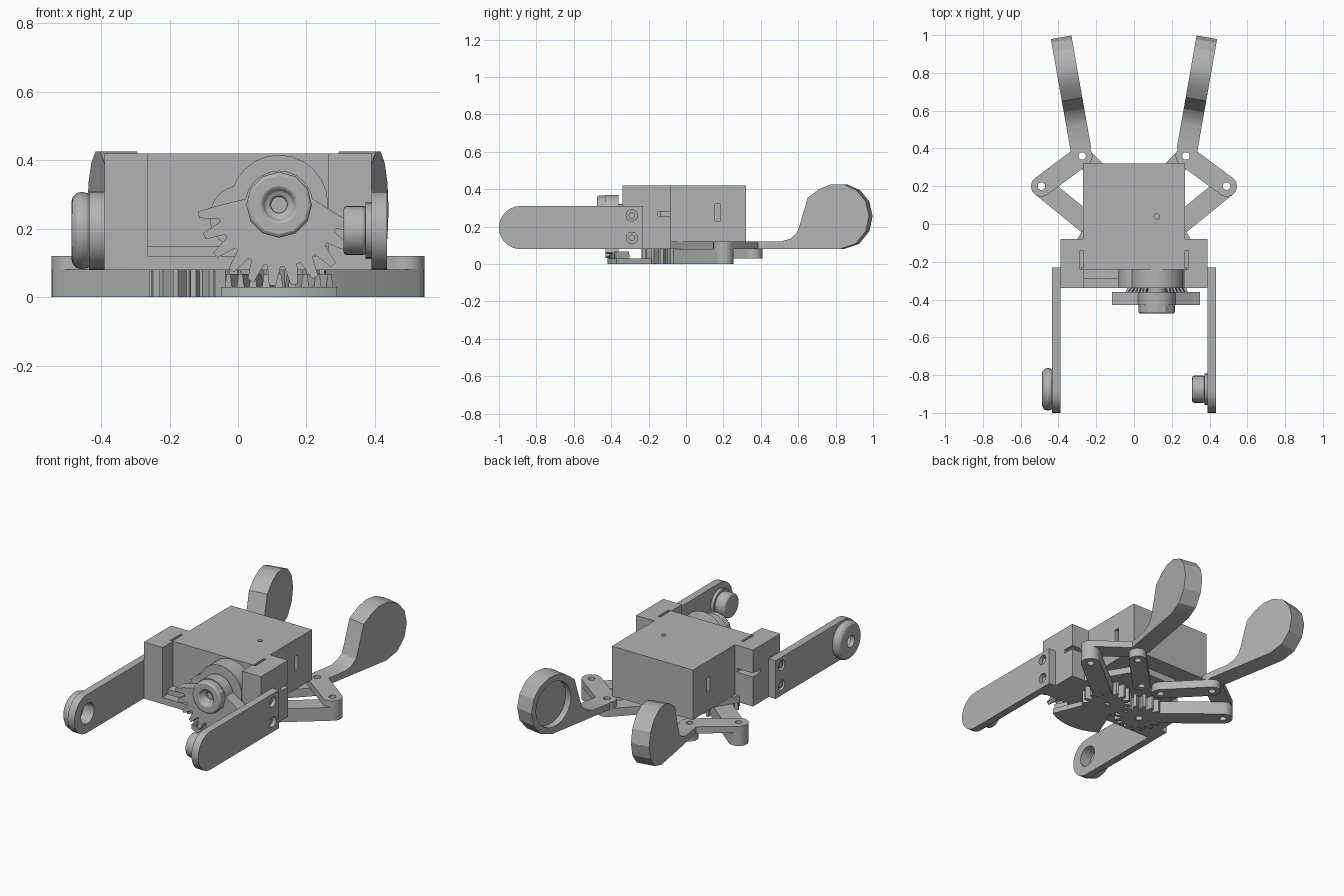
import bpy
import bmesh
from math import sin, cos, radians, pi, atan2
from mathutils import Matrix, Vector

if "Cube" in bpy.data.objects:
    bpy.data.objects.remove(bpy.data.objects["Cube"])

grey = bpy.data.materials.new("plain grey")
grey.use_nodes = True
GREY = (0.45, 0.45, 0.45, 1)
grey.diffuse_color = GREY
grey.node_tree.nodes["Principled BSDF"].inputs["Base Color"].default_value = GREY


def prism(name, pts, axis, lo, hi, matrix=None):
    """Extrude a 2D outline along an axis."""
    put = {"x": lambda a, b, t: (t, a, b),
           "y": lambda a, b, t: (a, t, b),
           "z": lambda a, b, t: (a, b, t)}[axis]
    bm = bmesh.new()
    face = bm.faces.new([bm.verts.new(put(a, b, lo)) for a, b in pts])
    new = bmesh.ops.extrude_face_region(bm, geom=[face])["geom"]
    shift = Vector(put(0, 0, hi - lo))
    bmesh.ops.translate(bm, vec=shift, verts=[v for v in new if isinstance(v, bmesh.types.BMVert)])
    if matrix:
        bm.transform(matrix)
    bmesh.ops.recalc_face_normals(bm, faces=bm.faces)
    mesh = bpy.data.meshes.new(name)
    bm.to_mesh(mesh)
    bm.free()
    mesh.materials.append(grey)
    ob = bpy.data.objects.new(name, mesh)
    bpy.context.collection.objects.link(ob)
    return ob


def box(name, x0, x1, y0, y1, z0, z1):
    return prism(name, [(x0, y0), (x1, y0), (x1, y1), (x0, y1)], "z", z0, z1)


def arc(cx, cy, r, a0, a1, n):
    return [(cx + r * cos(radians(a0 + (a1 - a0) * i / n)),
             cy + r * sin(radians(a0 + (a1 - a0) * i / n))) for i in range(n + 1)]


def circle(cx, cy, r, n=24):
    return arc(cx, cy, r, 0, 360, n)[:-1]


def teeth(cx, cy, root, tip, a0, a1, n):
    """Tooth outline between two angles."""
    out, step = [], (a1 - a0) / n
    for i in range(n):
        for f, r in ((0.05, root), (0.3, tip), (0.6, tip), (0.85, root)):
            a = radians(a0 + (i + f) * step)
            out.append((cx + r * cos(a), cy + r * sin(a)))
    return out


def capsule(p, q, r):
    """Outline of a bar with round ends at p and q."""
    a = atan2(q[1] - p[1], q[0] - p[0]) * 180 / pi
    return arc(*q, r, a - 90, a + 90, 10) + arc(*p, r, a + 90, a + 270, 10)


def cut(ob, *cutters):
    for c in cutters:
        mod = ob.modifiers.new("cut", "BOOLEAN")
        mod.operation, mod.solver, mod.object = "DIFFERENCE", "EXACT", c
        c.hide_render = True
        bpy.context.view_layer.objects.active = ob
        bpy.ops.object.modifier_apply(modifier=mod.name)
        bpy.data.objects.remove(c)


def hole(pts, axis, lo, hi, matrix=None):
    return prism("cutter", pts, axis, lo, hi, matrix)


def bevel(ob, width, segments=2):
    mod = ob.modifiers.new("bevel", "BEVEL")
    mod.width, mod.segments, mod.limit_method, mod.angle_limit = width, segments, "ANGLE", radians(60)


# Motor body and its round output housing
body = box("motor_body", -0.27, 0.27, -0.24, 0.32, 0.12, 0.42)
cut(body, hole(circle(0.12, 0.04, 0.014, 12), "z", 0.35, 0.5),
    box("cutter", 0.25, 0.3, 0.155, 0.185, 0.23, 0.32),
    box("cutter", -0.3, -0.25, 0.155, 0.185, 0.23, 0.32))
prism("output_housing", circle(0.12, 0.273, 0.143), "y", -0.34, -0.23)
prism("housing_lobe", circle(0.01, 0.235, 0.093), "y", -0.34, -0.23)
prism("output_shaft", circle(0.12, 0.27, 0.05), "y", -0.37, -0.33)
box("front_ledge", -0.28, 0.28, -0.29, -0.23, 0.115, 0.15)

# Base plate, tapering to the back
half = [(0.39, -0.34), (0.39, -0.08), (0.3, -0.08), (0.13, 0.21)]
prism("base_plate", half + [(-x, y) for x, y in reversed(half)], "z", 0.08, 0.12)

# Crown sector on the driven gear, with upright teeth under the drive gear
GX, GY = 0.12, -0.1
web = arc(GX, GY, 0.32, 238, 302, 12)
prism("crown_web", [(GX + 0.06, GY), (GX - 0.06, GY)] + web, "z", 0.0, 0.03)
for i in range(9):
    spin = Matrix.Translation((GX, GY, 0)) @ Matrix.Rotation(radians(-28 + 7 * i), 4, "Z")
    prism("crown_tooth", [(-0.013, 0.02), (0.013, 0.02), (0.006, 0.068), (-0.006, 0.068)],
          "y", -0.315, -0.235, spin)

# Drive gear sector and hub
drive = prism("drive_gear", arc(0.12, 0.27, 0.1, 10, 170, 10)
              + teeth(0.12, 0.27, 0.18, 0.237, 180, 352, 11), "y", -0.43, -0.36)
hub = prism("drive_hub", circle(0.12, 0.27, 0.096, 12), "y", -0.475, -0.38)
cut(hub, hole(circle(0.12, 0.27, 0.045, 16), "y", -0.5, -0.455),
    hole(circle(0.12, 0.27, 0.024, 16), "y", -0.5, -0.42))
bevel(hub, 0.012)

for s, side in ((1, "left"), (-1, "right")):
    # Bracket block beside the motor
    x0, x1 = sorted((s * 0.265, s * 0.39))
    block = box(side + "_bracket", x0, x1, -0.34, -0.08, 0.08, 0.42)
    g0, g1 = sorted((s * 0.27, s * 0.285))
    n0, n1 = sorted((s * 0.285, s * 0.42))
    cut(block, box("cutter", g0, g1, -0.24, -0.14, 0.13, 0.5),
        box("cutter", n0, n1, -0.15, -0.05, 0.258, 0.28))

    # Forward mounting arm with two bolt holes
    x0, x1 = sorted((s * 0.39, s * 0.435))
    outline = arc(-0.885, 0.195, 0.115, 90, 270, 14) + [(-0.23, 0.08), (-0.23, 0.31)]
    arm = prism(side + "_mount_arm", outline, "x", x0, x1)
    for z in (0.14, 0.26):
        cut(arm, hole(circle(-0.29, z, 0.03, 16), "x", x0 - 0.01, x1 + 0.01))
        prism(side + "_bolt", circle(-0.29, z, 0.018, 12), "x", x0 + 0.005, x1 - 0.015)

    # Gear with its long crank
    centre, outer, inner = (s * GX, GY), (s * 0.49, 0.2), (s * 0.275, 0.36)
    gear = prism(side + "_gear", teeth(*centre, 0.1, 0.138, 8 * (s < 0), 360 + 8 * (s < 0), 16),
                 "z", 0.0, 0.08)
    crank = prism(side + "_crank", capsule(centre, outer, 0.055), "z", 0.001, 0.081)
    cut(gear, hole(circle(*centre, 0.022, 16), "z", -0.02, 0.06))
    cut(crank, hole(circle(*centre, 0.022, 16), "z", -0.02, 0.06),
        hole(circle(*outer, 0.02, 16), "z", -0.02, 0.1))

    # Short idler link
    root = (s * 0.07, 0.15)
    link = prism(side + "_idler_link", capsule(root, inner, 0.05), "z", 0.03, 0.08)
    cut(link, hole(circle(*root, 0.02, 16), "z", 0, 0.07),
        hole(circle(*inner, 0.02, 16), "z", 0, 0.1))

    # Finger foot joining both pivots
    foot = prism(side + "_finger_foot", capsule(outer, inner, 0.055), "z", 0.08, 0.12)
    cut(foot, hole(circle(*outer, 0.02, 16), "z", 0.06, 0.14),
        hole(circle(*inner, 0.02, 16), "z", 0.06, 0.14))

    # Finger with a round cupped pad facing inwards
    profile = [(0.03, 0.08), (0.03, 0.12), (0.16, 0.12), (0.21, 0.135), (0.245, 0.165),
               (0.262, 0.21), (0.305, 0.355), (0.37, 0.402), (0.43, 0.426), (0.5, 0.426),
               (0.57, 0.395), (0.62, 0.335), (0.638, 0.255), (0.62, 0.175), (0.565, 0.108),
               (0.48, 0.08)]
    lean = (Matrix.Translation((*inner, 0)) @ Matrix.Scale(s, 4, (1, 0, 0))
            @ Matrix.Rotation(radians(-10), 4, "Z"))
    finger = prism(side + "_finger", profile, "x", -0.055, 0.055, lean)
    cut(finger, hole(circle(0.468, 0.255, 0.135), "x", -0.08, -0.015, lean))

# Stepped pivot pin inside the left arm
prism("pivot_flange", circle(-0.875, 0.195, 0.083), "x", 0.372, 0.395)
pin = prism("pivot_pin", circle(-0.875, 0.195, 0.072), "x", 0.308, 0.375)
bevel(pin, 0.01)

# Domed pivot socket outside the right arm
dome = prism("pivot_socket", circle(-0.875, 0.195, 0.113), "x", -0.487, -0.425)
bevel(dome, 0.03, 3)
bpy.context.view_layer.objects.active = dome
bpy.ops.object.modifier_apply(modifier="bevel")
for ob in (dome, bpy.data.objects["right_mount_arm"]):
    cut(ob, hole(circle(-0.875, 0.195, 0.062), "x", -0.46, -0.35),
        hole(circle(-0.875, 0.195, 0.035), "x", -0.52, -0.35))

# Smooth the round walls, keep the edges sharp
for ob in bpy.data.objects:
    if ob.type == "MESH":
        ob.select_set(True)
bpy.ops.object.shade_smooth_by_angle(angle=radians(25))
